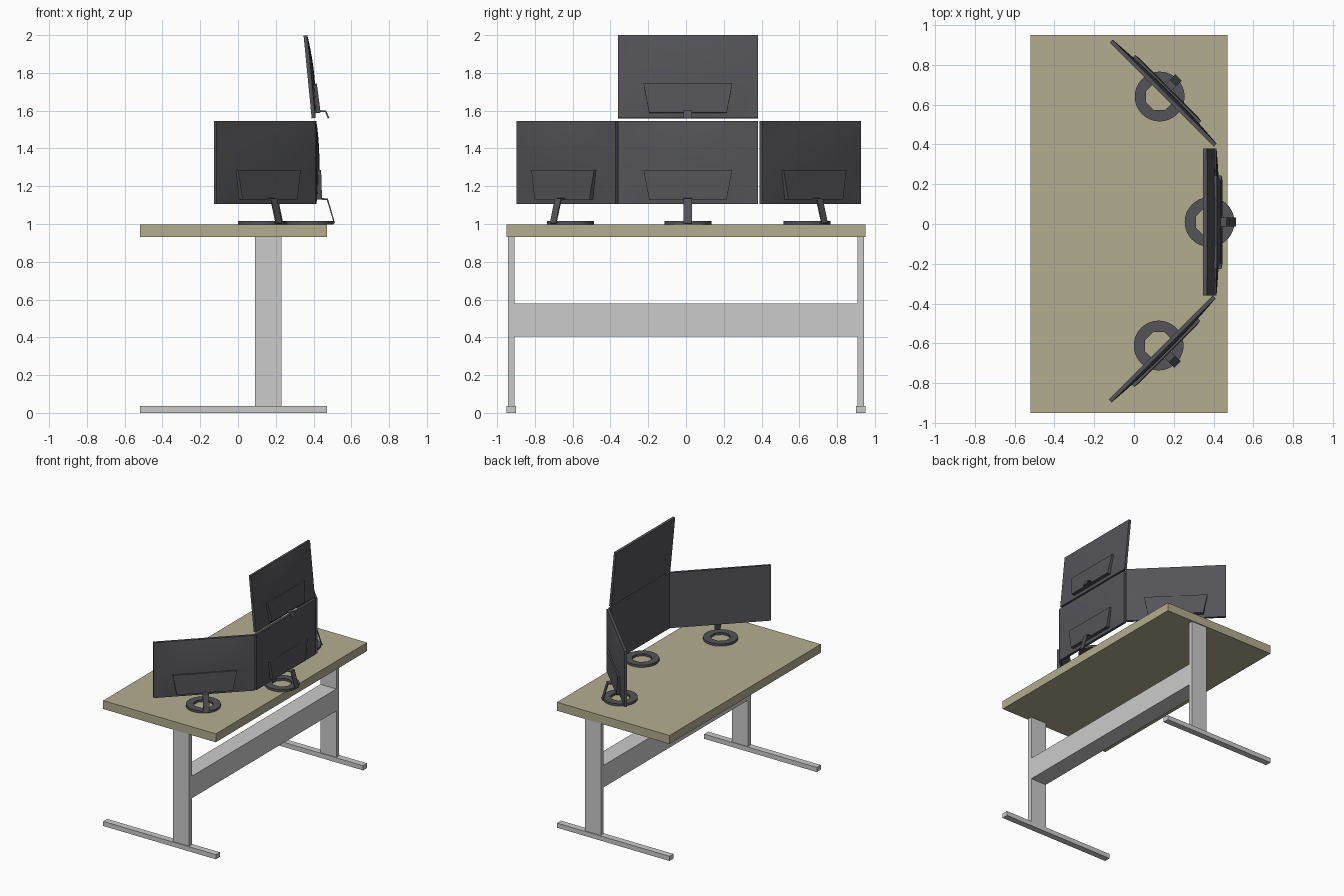
import bpy, bmesh, math
from mathutils import Matrix

if "Cube" in bpy.data.objects:
    bpy.data.objects.remove(bpy.data.objects["Cube"])


def material(name, rgb):
    m = bpy.data.materials.new(name)
    m.diffuse_color = (*rgb, 1)
    m.use_nodes = True
    m.node_tree.nodes["Principled BSDF"].inputs["Base Color"].default_value = m.diffuse_color
    return m


WOOD = material("wood", (0.45, 0.42, 0.28))
DARK = material("dark_plastic", (0.09, 0.09, 0.10))


def finish(name, bm, mat=None, matrix=None, smooth=False):
    bmesh.ops.recalc_face_normals(bm, faces=bm.faces)
    mesh = bpy.data.meshes.new(name)
    bm.to_mesh(mesh)
    bm.free()
    ob = bpy.data.objects.new(name, mesh)
    bpy.context.collection.objects.link(ob)
    if mat:
        mesh.materials.append(mat)
    if matrix:
        ob.matrix_world = matrix
    if smooth:
        bpy.ops.object.select_all(action='DESELECT')
        ob.select_set(True)
        bpy.context.view_layer.objects.active = ob
        bpy.ops.object.shade_smooth_by_angle(angle=math.radians(30))
    return ob


def box(name, x, y, z, mat=None):
    bm = bmesh.new()
    bmesh.ops.create_cube(bm, size=1)
    for v in bm.verts:
        v.co = [a[0] + (c + 0.5) * (a[1] - a[0]) for c, a in zip(v.co, (x, y, z))]
    return finish(name, bm, mat)


W, H = 0.74, 0.44   # screen width and height
FRONT, BACK = -0.015, 0.005


def screen(name, mw):
    # gently domed back, extruded forward to a flat front
    bm = bmesh.new()
    bmesh.ops.create_grid(bm, x_segments=16, y_segments=10, size=1)
    for v in bm.verts:
        u, w = v.co.x, v.co.y
        dome = 0.016 * (1 - u ** 2) * (1 - w ** 2)
        v.co = (BACK + dome, u * W / 2, (w + 1) * H / 2)
    edges = [e for e in bm.edges if e.is_boundary]
    ext = bmesh.ops.extrude_edge_only(bm, edges=edges)["geom"]
    for v in ext:
        if isinstance(v, bmesh.types.BMVert):
            v.co.x = FRONT
    bmesh.ops.holes_fill(bm, edges=[e for e in ext if isinstance(e, bmesh.types.BMEdge)], sides=0)
    finish(name, bm, DARK, mw, True)


def housing(name, mw):
    # trapezoid box low on the back
    bm = bmesh.new()
    bmesh.ops.create_cube(bm, size=1)
    for v in bm.verts:
        top, rear = v.co.z > 0, v.co.x > 0
        half = 0.235 if top else 0.205
        depth = (0.030 if top else 0.035) if rear else 0
        v.co = (depth, math.copysign(half, v.co.y), 0.18 if top else 0.025)
    finish(name, bm, DARK, mw)


def neck(name, path, mw):
    # bent strip, thickened
    bm = bmesh.new()
    rows = [[bm.verts.new((x, s * 0.0225, z)) for s in (-1, 1)] for x, z in path]
    for a, b in zip(rows, rows[1:]):
        bm.faces.new((a[0], a[1], b[1], b[0]))
    ob = finish(name, bm, DARK, mw)
    mod = ob.modifiers.new("thickness", 'SOLIDIFY')
    mod.thickness, mod.offset = 0.009, 0


def base_ring(name, mw):
    # round foot with an eight-sided hole
    bm = bmesh.new()
    n, e = 48, math.pi / 8
    loops = []
    for i in range(n):
        t = 2 * math.pi * i / n
        hole = 0.068 / math.cos((t + e) % (2 * e) - e)
        loops.append([bm.verts.new((-0.03 + r * math.cos(t), r * math.sin(t), z))
                      for r, z in ((hole, -0.108), (0.125, -0.108), (0.125, -0.09), (hole, -0.09))])
    for i in range(n):
        a, b = loops[i], loops[(i + 1) % n]
        for k in range(4):
            m = (k + 1) % 4
            bm.faces.new((a[k], a[m], b[m], b[k]))
    finish(name, bm, DARK, mw, True)


def monitor(name, loc, turn=0, tilt=0, stand=True):
    mw = (Matrix.Translation(loc) @ Matrix.Rotation(math.radians(turn), 4, 'Z')
          @ Matrix.Rotation(math.radians(tilt), 4, 'Y'))
    screen(name + "_screen", mw)
    housing(name + "_housing", mw)
    if stand:
        neck(name + "_neck", [(0.03, 0.028), (0.063, 0.026), (0.100, -0.098), (0.05, -0.103)], mw)
        base_ring(name + "_base", mw)
    else:
        neck(name + "_arm", [(0.03, 0.032), (0.062, 0.030), (0.074, -0.008)], mw)


# desk
box("desk_top", (-0.52, 0.47), (-0.95, 0.95), (0.93, 0.997), WOOD)
for side, s in (("left", -1), ("right", 1)):
    box(side + "_leg", (0.09, 0.23), sorted((s * 0.907, s * 0.942)), (0.03, 0.93))
    box(side + "_foot", (-0.52, 0.47), sorted((s * 0.90, s * 0.95)), (0, 0.037))
box("cross_beam", (0.09, 0.23), (-0.907, 0.907), (0.405, 0.58))

# monitors: three standing, one tilted above
monitor("centre_monitor", (0.41, 0.01, 1.105))
monitor("left_monitor", (0.15, 0.662, 1.105), turn=45)
monitor("right_monitor", (0.145, -0.632, 1.105), turn=-45)
monitor("upper_monitor", (0.405, 0.01, 1.561), tilt=-5.6, stand=False)
